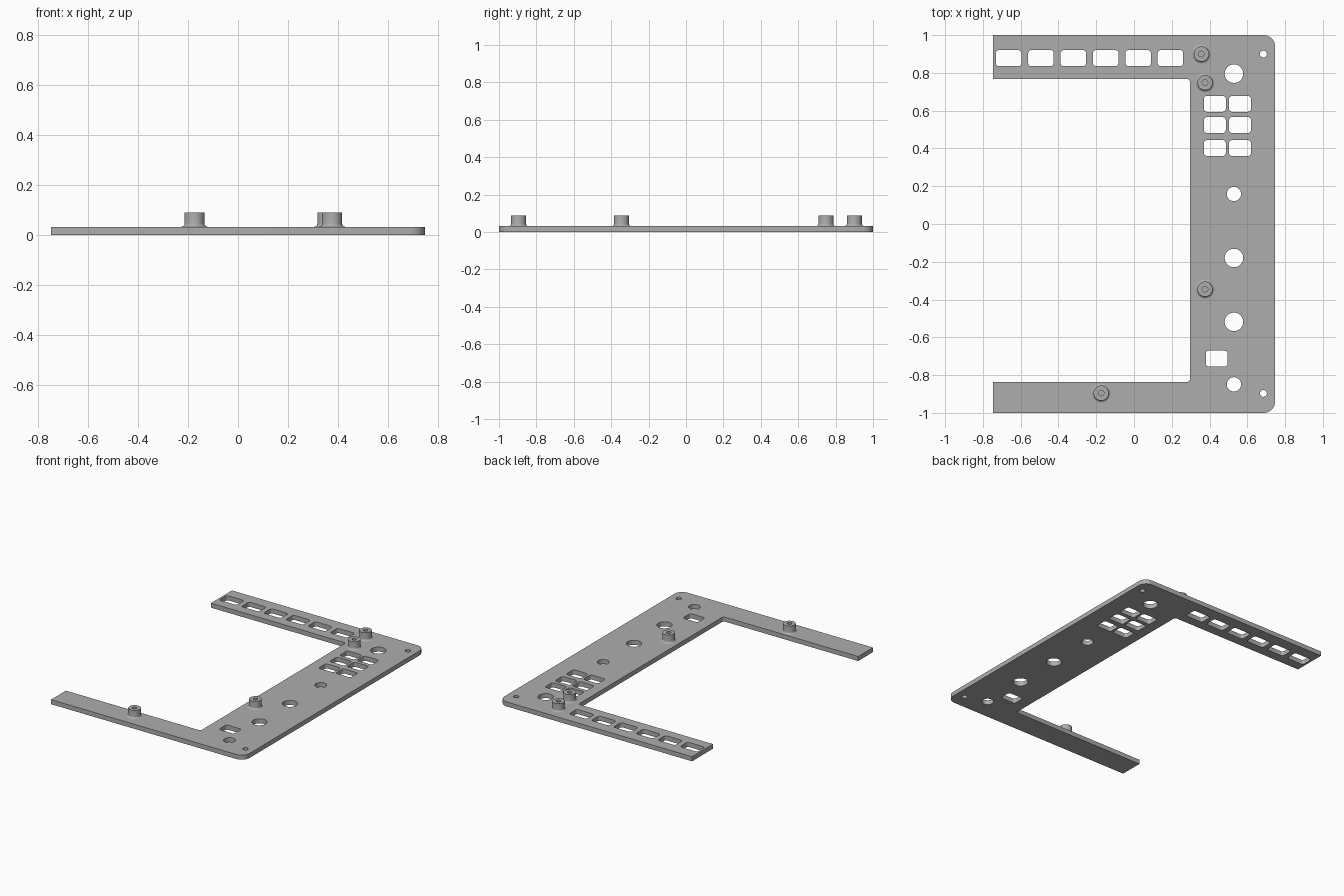
import bpy, bmesh, math

cube = bpy.data.objects.get("Cube")
if cube:
    bpy.data.objects.remove(cube, do_unlink=True)

THICK = 0.032

grey = bpy.data.materials.new("plain_grey")
grey.use_nodes = True
GREY = (0.42, 0.42, 0.42, 1)
grey.diffuse_color = GREY
grey.node_tree.nodes["Principled BSDF"].inputs["Base Color"].default_value = GREY


def arc(cx, cy, r, start, end, steps):
    angles = [math.radians(start + (end - start) * i / steps) for i in range(steps + 1)]
    return [(cx + r * math.cos(a), cy + r * math.sin(a)) for a in angles]


def circle(cx, cy, r, steps=40):
    return arc(cx, cy, r, 0, 360, steps)[:-1]


def rounded_slot(cx, cy, w, h, r=0.016):
    dx, dy = w / 2 - r, h / 2 - r
    points = []
    for sx, sy, start in ((1, 1, 0), (-1, 1, 90), (-1, -1, 180), (1, -1, 270)):
        points += arc(cx + sx * dx, cy + sy * dy, r, start, start + 90, 5)
    return points


def finish(obj):
    obj.data.materials.clear()
    obj.data.materials.append(grey)
    bpy.ops.object.select_all(action="DESELECT")
    obj.select_set(True)
    bpy.context.view_layer.objects.active = obj
    bpy.ops.object.shade_smooth_by_angle(angle=math.radians(30))


def flat_plate(name, loops):
    """Fill the outer loop, leave the inner loops open, and thicken."""
    curve = bpy.data.curves.new(name + "_outline", "CURVE")
    curve.dimensions = "2D"
    curve.fill_mode = "BOTH"
    curve.extrude = THICK / 2
    for loop in loops:
        spline = curve.splines.new("POLY")
        spline.points.add(len(loop) - 1)
        for point, (x, y) in zip(spline.points, loop):
            point.co = (x, y, 0, 1)
        spline.use_cyclic_u = True
    helper = bpy.data.objects.new(name + "_outline", curve)
    bpy.context.collection.objects.link(helper)
    bpy.context.view_layer.update()
    graph = bpy.context.evaluated_depsgraph_get()
    mesh = bpy.data.meshes.new_from_object(helper.evaluated_get(graph))
    bpy.data.objects.remove(helper, do_unlink=True)
    bm = bmesh.new()
    bm.from_mesh(mesh)
    bmesh.ops.remove_doubles(bm, verts=bm.verts, dist=0.0001)
    bmesh.ops.recalc_face_normals(bm, faces=bm.faces)
    bmesh.ops.translate(bm, verts=bm.verts, vec=(0, 0, THICK / 2))
    bm.to_mesh(mesh)
    bm.free()
    obj = bpy.data.objects.new(name, mesh)
    bpy.context.collection.objects.link(obj)
    finish(obj)


def boss(name, x, y):
    """Lathed mounting boss with a filleted foot and a blind screw hole."""
    fillet = [(0.052 - 0.012 * math.sin(a), THICK + 0.012 * (1 - math.cos(a)))
              for a in (math.radians(90 * i / 5) for i in range(6))]
    profile = fillet + [(0.04, 0.088), (0.015, 0.088), (0.015, THICK), (0, THICK)]
    bm = bmesh.new()
    verts = [bm.verts.new((r, 0, z)) for r, z in profile]
    edges = [bm.edges.new(pair) for pair in zip(verts, verts[1:])]
    bmesh.ops.spin(bm, geom=verts + edges, axis=(0, 0, 1), cent=(0, 0, 0),
                   angle=math.tau, steps=40, use_merge=True)
    bmesh.ops.remove_doubles(bm, verts=bm.verts, dist=0.0001)
    bmesh.ops.recalc_face_normals(bm, faces=bm.faces)
    # Point the normals outward on the open-bottomed lathe
    top = max(bm.faces, key=lambda f: f.calc_center_median().z)
    if top.normal.z < 0:
        bmesh.ops.reverse_faces(bm, faces=bm.faces)
    mesh = bpy.data.meshes.new(name)
    bm.to_mesh(mesh)
    bm.free()
    obj = bpy.data.objects.new(name, mesh)
    obj.location = (x, y, 0)
    bpy.context.collection.objects.link(obj)
    finish(obj)


# Bracket outline: two arms joined by a wide column
outline = [(-0.747, -1)]
outline += arc(0.687, -0.94, 0.06, -90, 0, 10)
outline += arc(0.687, 0.94, 0.06, 0, 90, 10)
outline += [(-0.747, 1), (-0.747, 0.768)]
outline += arc(0.28, 0.752, 0.016, 90, 0, 5)
outline += arc(0.28, -0.82, 0.016, 0, -90, 5)
outline += [(-0.747, -0.836)]

# Slots along the back arm, the button grid and the single slot
slots = [rounded_slot(-0.664 + 0.1714 * i, 0.878, 0.135, 0.085) for i in range(6)]
slots += [rounded_slot(x, y, 0.116, 0.084)
          for x in (0.428, 0.561) for y in (0.636, 0.524, 0.402)]
slots.append(rounded_slot(0.438, -0.713, 0.116, 0.084))

# Round holes down the column and the corner screw holes
holes = [circle(0.529, y, r) for y, r in
         ((0.796, 0.049), (0.159, 0.038), (-0.18, 0.049), (-0.518, 0.049), (-0.849, 0.038))]
holes += [circle(0.685, y, 0.018) for y in (0.9, -0.897)]

flat_plate("bracket_plate", [outline] + slots + holes)

for label, x, y in (("back_outer", 0.357, 0.9), ("back_inner", 0.376, 0.748),
                    ("column", 0.376, -0.345), ("front_arm", -0.174, -0.895)):
    boss(label + "_boss", x, y)
